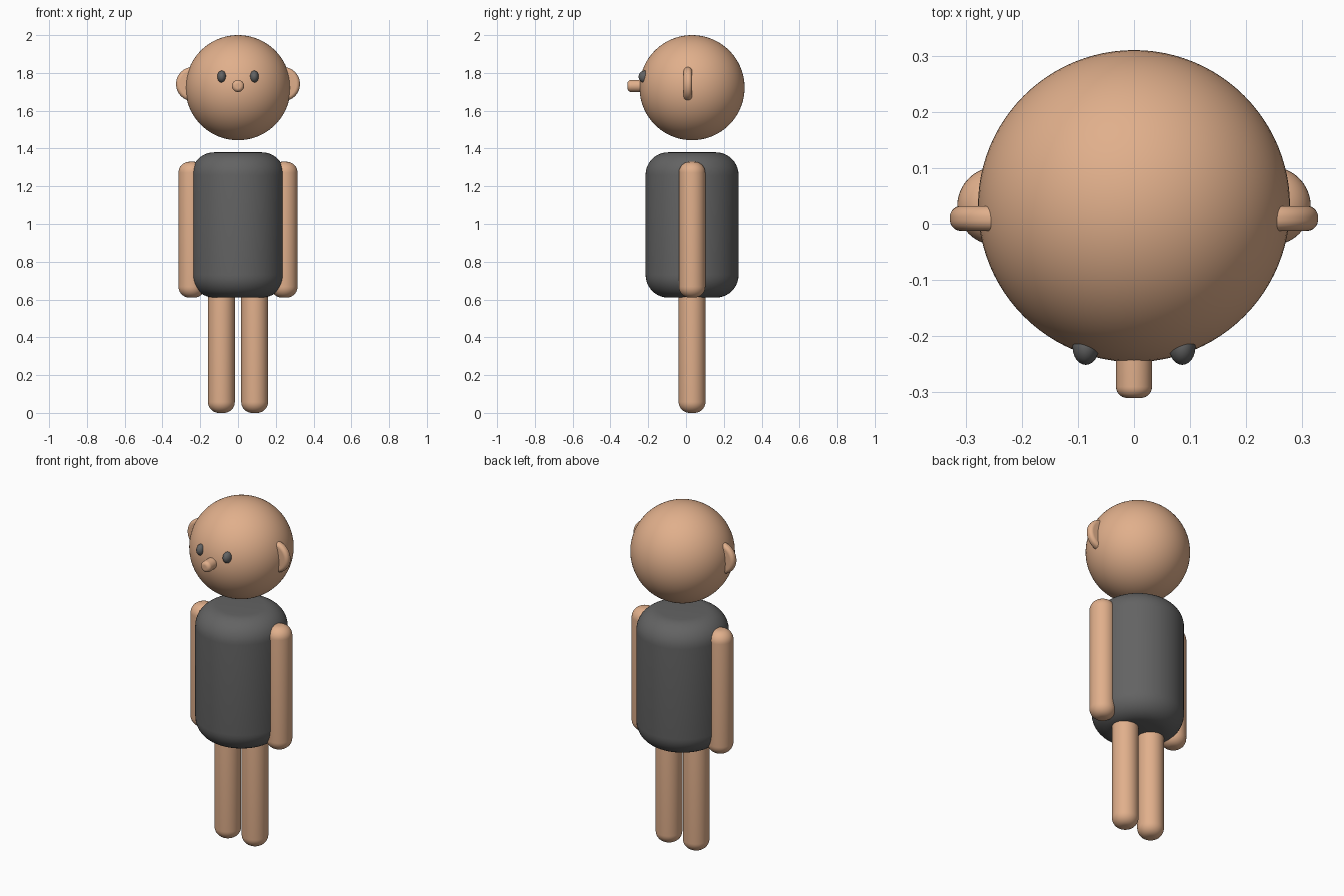
import bpy
from math import radians

if "Cube" in bpy.data.objects:
    bpy.data.objects.remove(bpy.data.objects["Cube"])

CY = 0.032  # depth of the body axis


def colour(name, rgb):
    m = bpy.data.materials.new(name)
    m.diffuse_color = (*rgb, 1)
    m.use_nodes = True
    m.node_tree.nodes["Principled BSDF"].inputs["Base Color"].default_value = m.diffuse_color
    return m


SKIN = colour("skin", (0.75, 0.43, 0.26))
DARK = colour("dark_grey", (0.125, 0.125, 0.125))


def finish(name, mat):
    ob = bpy.context.object
    ob.name = name
    ob.data.materials.append(mat)
    bpy.ops.object.transform_apply(location=False, rotation=True, scale=True)
    return ob


def rounded_cylinder(name, centre, radius, length, bevel, mat, along_y=False):
    bpy.ops.mesh.primitive_cylinder_add(
        vertices=64, radius=radius, depth=length, location=centre,
        rotation=(radians(90) if along_y else 0, 0, 0))
    ob = finish(name, mat)
    mod = ob.modifiers.new("round_rims", 'BEVEL')
    mod.width = bevel
    mod.segments = 10
    mod.limit_method = 'ANGLE'
    mod.angle_limit = radians(40)
    mod.use_clamp_overlap = False
    bpy.ops.object.modifier_apply(modifier=mod.name)
    bpy.ops.object.shade_smooth_by_angle(angle=radians(30))


def ellipsoid(name, centre, radii, mat, segments=64):
    bpy.ops.mesh.primitive_uv_sphere_add(
        segments=segments, ring_count=segments // 2, radius=1, location=centre)
    bpy.context.object.scale = radii
    finish(name, mat)
    bpy.ops.object.shade_smooth()


# Head, nose and torso
ellipsoid("head", (0, CY, 1.722), (0.278, 0.278, 0.278), SKIN, 96)
rounded_cylinder("nose", (0, -0.23, 1.731), 0.032, 0.16, 0.02, SKIN, along_y=True)
rounded_cylinder("torso", (0, CY, 0.995), 0.246, 0.77, 0.12, DARK)

# Paired parts
for side, s in (("left", 1), ("right", -1)):
    rounded_cylinder(side + "_arm", (s * 0.245, CY, 0.97), 0.07, 0.72, 0.058, SKIN)
    rounded_cylinder(side + "_leg", (s * 0.088, CY, 0.36), 0.071, 0.72, 0.058, SKIN)
    rounded_cylinder(side + "_ear", (s * 0.237, 0.01, 1.741), 0.091, 0.045, 0.02,
                     SKIN, along_y=True)
    ellipsoid(side + "_eye", (s * 0.086, -0.219, 1.78), (0.0235, 0.032, 0.032), DARK, 32)
